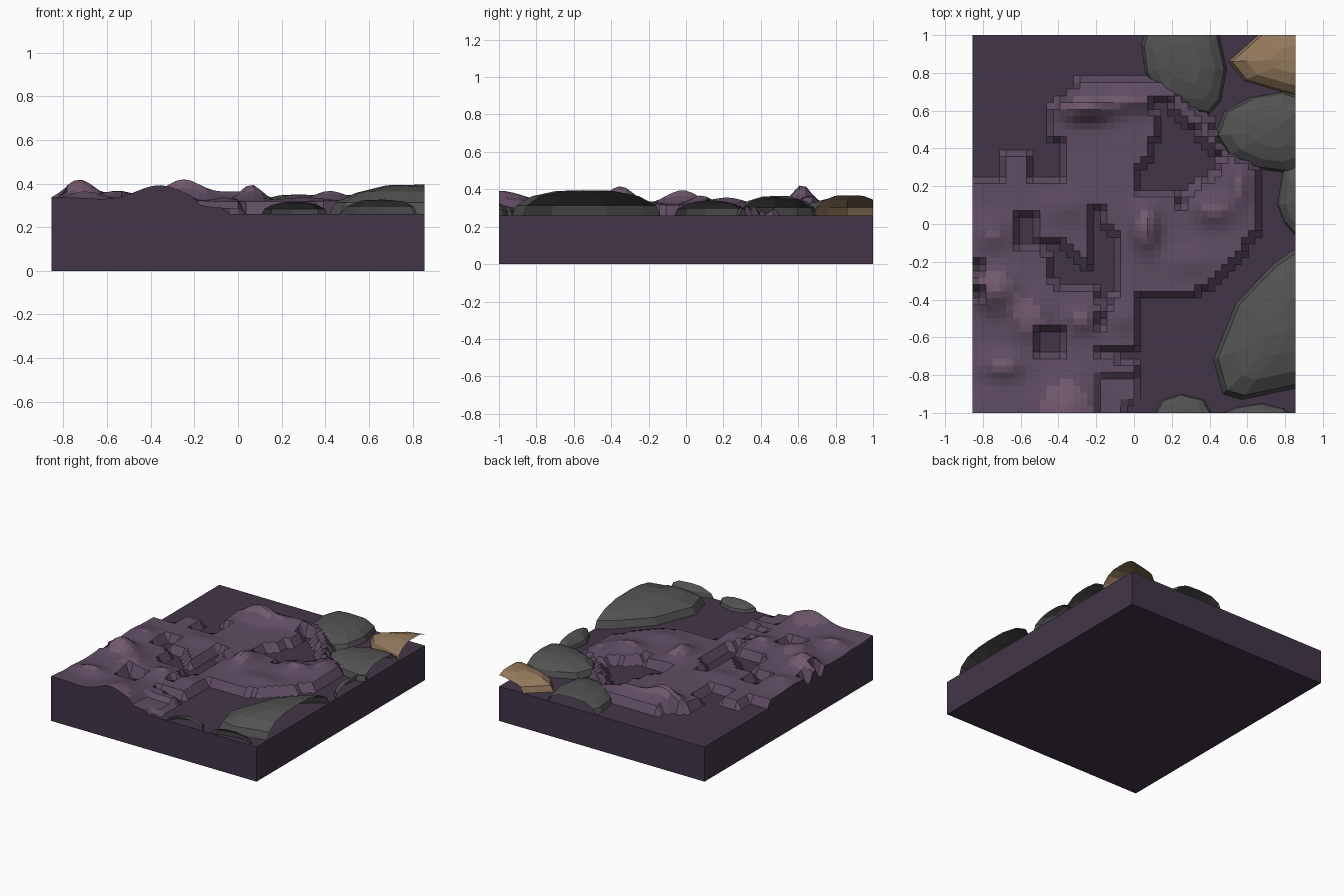
import bpy, bmesh, math, random
from mathutils import Vector

if "Cube" in bpy.data.objects:
    bpy.data.objects.remove(bpy.data.objects["Cube"])

random.seed(4)
W, D, FLOOR = 0.855, 1.0, 0.26
NX, NY = 48, 56


def material(name, rgb):
    m = bpy.data.materials.new(name)
    m.diffuse_color = (*rgb, 1)
    m.use_nodes = True
    m.node_tree.nodes["Principled BSDF"].inputs["Base Color"].default_value = m.diffuse_color
    return m


def finish(bm, name, mats):
    bmesh.ops.recalc_face_normals(bm, faces=bm.faces)
    me = bpy.data.meshes.new(name)
    bm.to_mesh(me)
    bm.free()
    for m in mats:
        me.materials.append(m)
    ob = bpy.data.objects.new(name, me)
    bpy.context.collection.objects.link(ob)
    return ob


def inside(x, y, poly):
    hit = False
    for (ax, ay), (bx, by) in zip(poly, poly[1:] + poly[:1]):
        if (ay > y) != (by > y) and x < (bx - ax) * (y - ay) / (by - ay) + ax:
            hit = not hit
    return hit


SOIL = material("dark_soil", (0.055, 0.036, 0.065))
MOUND = material("mound_soil", (0.115, 0.072, 0.125))
CREST = material("mound_crest", (0.165, 0.1, 0.155))
STONE = material("grey_stone", (0.085, 0.085, 0.085))
SAND = material("tan_stone", (0.29, 0.19, 0.105))

# outline of the raised ground, then the hollows sunk into it
LAND = [(-1, .24), (-.68, .24), (-.68, .39), (-.54, .39), (-.54, .24), (-.36, .24),
        (-.36, .46), (-.46, .46), (-.46, .61), (-.32, .69), (-.32, .75), (.22, .75),
        (.3, .63), (.42, .52), (.44, .41), (.54, .36), (.63, .33), (.67, .27),
        (.67, -.04), (.59, -.11), (.53, -.22), (.4, -.33), (.3, -.39), (.02, -.39),
        (.02, -.67), (-.19, -.67), (-.19, -.7), (.03, -.73), (.03, -.93),
        (-.04, -.96), (-.04, -1.1), (-1, -1.1)]
HOLLOWS = [
    [(.1, .66), (.2, .66), (.22, .57), (.34, .5), (.38, .41), (.48, .37), (.4, .24),
     (.32, .2), (.24, .09), (.22, .15), (.01, .15), (.01, .26), (.06, .33), (.12, .46)],
    [(-.22, .09), (-.15, .09), (-.14, -.03), (-.1, -.04), (-.08, -.34), (-.15, -.44),
     (-.22, -.34), (-.42, -.34), (-.45, -.19), (-.53, -.09), (-.37, -.1),
     (-.27, -.22), (-.22, -.22)],
    [(-.64, .07), (-.51, .07), (-.51, -.13), (-.64, -.13)],
    [(-.5, -.57), (-.36, -.57), (-.36, -.7), (-.5, -.7)],
    [(-.21, -.49), (-.15, -.49), (-.15, -.57), (-.21, -.57)],
    [(-.9, -.2), (-.79, -.2), (-.79, -.27), (-.9, -.27)],
    [(-.9, -.35), (-.79, -.35), (-.79, -.41), (-.9, -.41)],
]
# mounds: x, y, spread x, spread y, height
BUMPS = [(-.25, .62, .13, .07, .105), (.02, .66, .15, .06, .05), (.06, -.02, .07, .12, .08),
         (.42, .08, .1, .08, .05), (.56, .22, .06, .12, .04), (.3, -.2, .15, .08, .02),
         (-.73, -.35, .1, .1, .1), (-.55, -.5, .12, .14, .05), (-.36, -1, .15, .2, .075),
         (-.7, -.75, .12, .07, .045), (-.28, -.5, .08, .08, .045), (-.75, -.05, .1, .1, .035),
         (-.35, .1, .12, .08, .02), (-.06, -.5, .07, .07, .02), (-.8, -1, .2, .15, .02)]


def height(x, y):
    if not inside(x, y, LAND) or any(inside(x, y, h) for h in HOLLOWS):
        return FLOOR
    z = 0.317 + sum(h * math.exp(-((x - a) / s) ** 2 - ((y - b) / t) ** 2)
                    for a, b, s, t, h in BUMPS)
    return z - 0.03 * (x > -.2 and y < -.8)


# terrain tile: stepped height grid closed with walls and a floor
bm = bmesh.new()
grid = []
for j in range(NY + 1):
    row = []
    for i in range(NX + 1):
        x, y = -W + 2 * W * i / NX, -D + 2 * D * j / NY
        row.append(bm.verts.new((x, y, height(x * .9999, y * .9999))))
    grid.append(row)
for j in range(NY):
    for i in range(NX):
        f = bm.faces.new((grid[j][i], grid[j][i + 1], grid[j + 1][i + 1], grid[j + 1][i]))
        zs = [v.co.z for v in f.verts]
        if max(zs) > FLOOR + .001:
            f.material_index = 2 if min(zs) > .345 else 1
rim = (grid[0][:-1] + [r[-1] for r in grid[:-1]] + grid[-1][:0:-1]
       + [r[0] for r in grid[:0:-1]])
low = [bm.verts.new((v.co.x, v.co.y, 0)) for v in rim]
for k in range(len(rim)):
    n = (k + 1) % len(rim)
    bm.faces.new((rim[k], low[k], low[n], rim[n]))
bm.faces.new(low)
finish(bm, "terrain_tile", [SOIL, MOUND, CREST])


def boulder(name, outline, top, mat, peak=None):
    """Faceted dome over an outline, cut open at the tile edges."""
    bm = bmesh.new()
    n = len(outline)
    cx, cy = peak or (sum(p[0] for p in outline) / n, sum(p[1] for p in outline) / n)
    rise = top - FLOOR
    rings = []
    for scale, z in ((1, 0), (.94, .4), (.72, .74), (.38, .95)):
        rings.append([bm.verts.new((cx + (x - cx) * scale, cy + (y - cy) * scale,
                                    FLOOR + rise * (z + (random.uniform(-.03, .03) if z > .5 else 0))))
                      for x, y in outline])
    for a, b in zip(rings, rings[1:]):
        for k in range(n):
            m = (k + 1) % n
            bm.faces.new((a[k], a[m], b[m], b[k]))
    tip = bm.verts.new((cx, cy, top))
    for k in range(n):
        bm.faces.new((rings[-1][k], rings[-1][(k + 1) % n], tip))
    for axis, lim in ((Vector((1, 0, 0)), W), (Vector((0, 1, 0)), D), (Vector((0, -1, 0)), D)):
        bmesh.ops.bisect_plane(bm, geom=bm.verts[:] + bm.edges[:] + bm.faces[:],
                               plane_co=axis * lim, plane_no=axis, clear_outer=True)
    finish(bm, name, [mat])


boulder("back_boulder", [(.04, .95), (.06, .8), (.13, .67), (.28, .6), (.4, .58), (.46, .65),
                         (.49, .82), (.45, 1), (.38, 1.1), (.2, 1.14), (.08, 1.08)], .35, STONE)
boulder("tan_boulder", [(.5, .86), (.58, .76), (.82, .69), (1, .66), (1.12, .8), (1.08, 1),
                        (.9, 1.08), (.68, 1.02)], .368, SAND, (.84, .87))
boulder("side_boulder", [(.43, .47), (.5, .36), (.66, .29), (.82, .27), (.96, .33), (1.02, .5),
                         (.94, .66), (.8, .7), (.62, .67), (.48, .6)], .365, STONE)
boulder("small_side_boulder", [(.76, .1), (.8, 0), (.87, -.08), (1, -.05), (1.08, .1),
                               (1.03, .27), (.9, .35), (.79, .29)], .345, STONE)
boulder("large_boulder", [(.42, -.72), (.47, -.9), (.57, -.93), (.85, -.87), (1.1, -.8),
                          (1.25, -.55), (1.2, -.25), (1, -.1), (.84, -.14), (.74, -.21),
                          (.54, -.42)], .395, STONE, (.84, -.55))
boulder("front_stone", [(.11, -1), (.15, -.93), (.25, -.9), (.37, -.93), (.41, -1),
                        (.37, -1.12), (.25, -1.16), (.14, -1.1)], .318, STONE)
boulder("front_corner_stone", [(.47, -1), (.55, -.97), (.68, -.95), (.8, -.98), (.86, -1.04),
                               (.8, -1.2), (.6, -1.22), (.48, -1.1)], .34, STONE)
